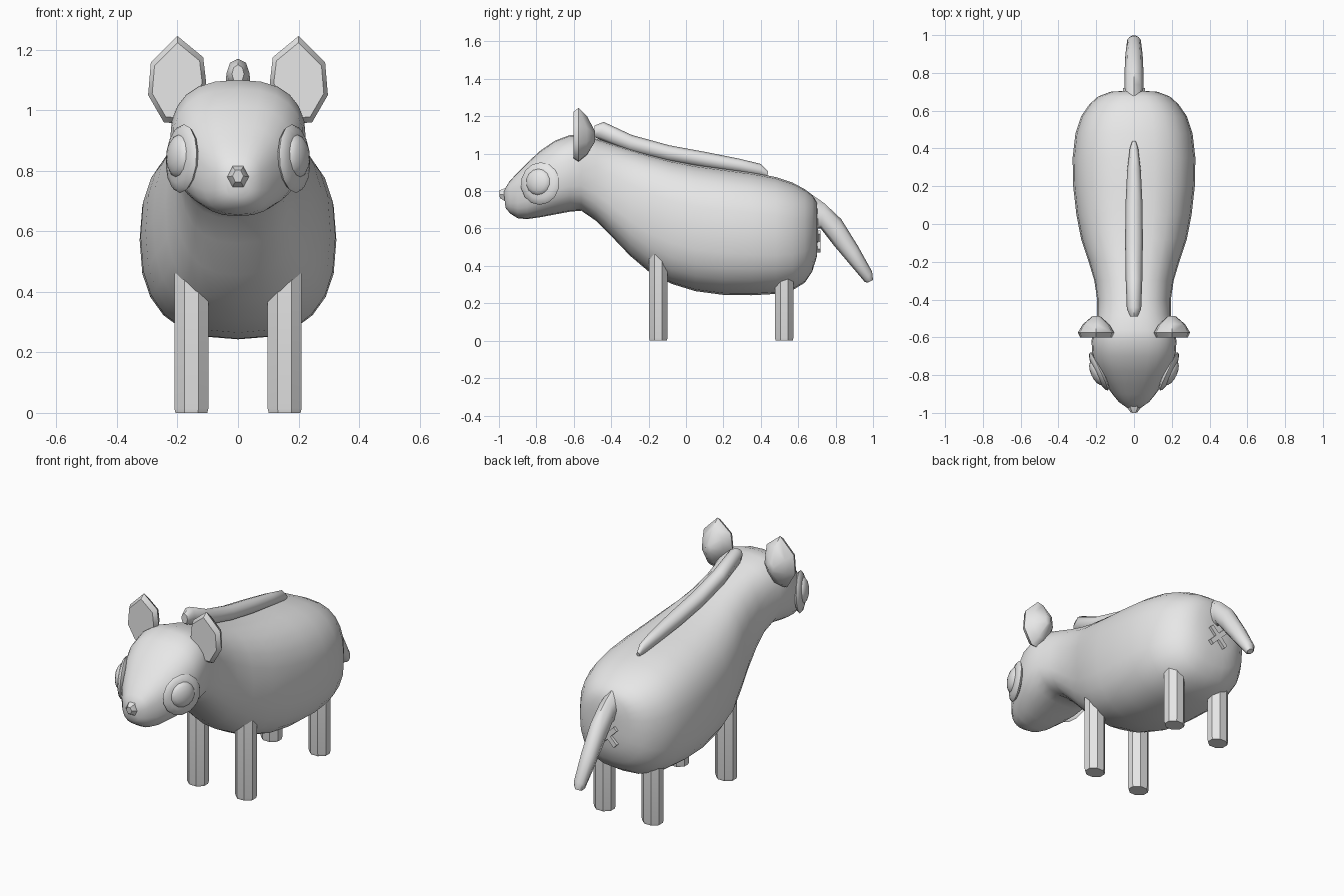
import bpy, bmesh, math
from mathutils import Vector, Matrix

cube = bpy.data.objects.get("Cube")
if cube:
    bpy.data.objects.remove(cube, do_unlink=True)

grey = bpy.data.materials.new("plain_grey")
grey.use_nodes = True
grey.diffuse_color = (0.8, 0.8, 0.8, 1)
grey.node_tree.nodes["Principled BSDF"].inputs["Base Color"].default_value = (0.8, 0.8, 0.8, 1)


def finish(name, bm, angle=45):
    bmesh.ops.recalc_face_normals(bm, faces=bm.faces)
    me = bpy.data.meshes.new(name)
    bm.to_mesh(me)
    bm.free()
    me.materials.append(grey)
    ob = bpy.data.objects.new(name, me)
    bpy.context.collection.objects.link(ob)
    bpy.ops.object.select_all(action='DESELECT')
    ob.select_set(True)
    bpy.context.view_layer.objects.active = ob
    bpy.ops.object.shade_smooth_by_angle(angle=math.radians(angle))
    return ob


def skin(bm, rings):
    """Bridge equal rings of points and cap both ends."""
    rows = [[bm.verts.new(p) for p in r] for r in rings]
    n = len(rows[0])
    for a, b in zip(rows, rows[1:]):
        for i in range(n):
            bm.faces.new((a[i], a[(i + 1) % n], b[(i + 1) % n], b[i]))
    bm.faces.new(rows[0])
    bm.faces.new(rows[-1])


def loft(name, stations, sides, power=2.0, angle=45):
    """Stations: bottom y, bottom z, top y, top z, half width."""
    bm = bmesh.new()
    rings = []
    for by, bz, ty, tz, hw in stations:
        ring = []
        for i in range(sides):
            t = 2 * math.pi * i / sides
            c, s = (math.copysign(abs(f(t)) ** (2 / power), f(t)) for f in (math.cos, math.sin))
            ring.append((hw * c, (by + ty) / 2 + s * (ty - by) / 2, (bz + tz) / 2 + s * (tz - bz) / 2))
        rings.append(ring)
    skin(bm, rings)
    return finish(name, bm, angle)


# Body and head: y, bottom z, top z, half width
profile = [(-0.90, 0.655, 0.90, 0.115), (-0.85, 0.65, 0.95, 0.15), (-0.78, 0.66, 1.015, 0.19),
           (-0.70, 0.675, 1.07, 0.22), (-0.62, 0.69, 1.10, 0.225), (-0.56, 0.695, 1.10, 0.215),
           (-0.48, 0.64, 1.08, 0.195), (-0.40, 0.56, 1.055, 0.195), (-0.30, 0.455, 1.025, 0.21),
           (-0.20, 0.37, 0.995, 0.24), (-0.08, 0.305, 0.965, 0.28), (0.05, 0.265, 0.94, 0.305),
           (0.20, 0.245, 0.92, 0.322), (0.35, 0.243, 0.90, 0.325), (0.48, 0.25, 0.875, 0.31)]
body = [(-0.965, 0.71, -0.975, 0.80, 0.04), (-0.94, 0.68, -0.945, 0.85, 0.08)]
body += [(y, b, y, t, w) for y, b, t, w in profile]
body += [(0.57, 0.27, 0.57, 0.845, 0.28), (0.635, 0.31, 0.635, 0.81, 0.235),
         (0.675, 0.37, 0.675, 0.78, 0.19), (0.70, 0.45, 0.70, 0.74, 0.125),
         (0.705, 0.53, 0.705, 0.66, 0.05)]
loft("body", body, 24, 2.5, 60)

# Ridge along the back
loft("back_ridge", [(-0.49, 1.09, -0.49, 1.15, 0.02), (-0.46, 1.075, -0.44, 1.17, 0.038),
                    (-0.30, 1.01, -0.29, 1.10, 0.044), (-0.10, 0.96, -0.09, 1.045, 0.047),
                    (0.10, 0.925, 0.11, 1.008, 0.045), (0.28, 0.90, 0.29, 0.972, 0.036),
                    (0.40, 0.88, 0.40, 0.945, 0.022), (0.435, 0.88, 0.44, 0.905, 0.01)], 8, 2, 50)

# Tail
loft("tail", [(0.68, 0.60, 0.66, 0.79, 0.045), (0.72, 0.60, 0.74, 0.735, 0.05),
              (0.79, 0.51, 0.83, 0.65, 0.05), (0.866, 0.42, 0.92, 0.505, 0.046),
              (0.955, 0.315, 0.995, 0.37, 0.036), (0.97, 0.31, 1.0, 0.325, 0.018)], 8, 2, 50)

# Nose
loft("nose", [(-0.94, 0.72, -0.94, 0.83, 0.03), (-0.97, 0.742, -0.975, 0.818, 0.036),
              (-0.995, 0.76, -1.0, 0.805, 0.018)], 6, 2, 40)

# Cross mark below the tail
bm = bmesh.new()
for a in (45, -45):
    m = Matrix.Translation((0, 0.705, 0.53)) @ Matrix.Rotation(math.radians(a), 4, 'Y')
    bmesh.ops.create_cube(bm, size=1, matrix=m @ Matrix.Diagonal((0.14, 0.03, 0.028, 1)))
finish("cross_mark", bm, 30)

EAR = [(0.2, 1.245), (0.288, 1.157), (0.297, 1.05), (0.245, 0.96), (0.19, 0.955),
       (0.135, 1.02), (0.105, 1.09), (0.115, 1.175)]

for side, sx in (("left", 1), ("right", -1)):
    # Ear: flat front, domed back
    bm = bmesh.new()
    rings = []
    for y, s in ((-0.602, 0.86), (-0.575, 1.0), (-0.53, 0.72), (-0.487, 0.2)):
        rings.append([(sx * (0.2 + (x - 0.2) * s), y, 1.09 + (z - 1.09) * s) for x, z in EAR])
    skin(bm, rings)
    finish(side + "_ear", bm, 50)

    # Eye: wide disc with a raised lens, turned forward along the cheek
    out = Vector((sx * 0.90, -0.42, 0.06)).normalized()
    turn = out.to_track_quat('Z', 'Y').to_matrix().to_4x4()
    for part, pos, radius, depth in (("eye_disc", (0.185, -0.78, 0.84), 0.114, 0.026),
                                     ("eye_lens", (0.192, -0.787, 0.848), 0.074, 0.036)):
        bm = bmesh.new()
        m = Matrix.Translation((sx * pos[0], pos[1], pos[2])) @ turn @ Matrix.Diagonal((radius, radius, depth, 1))
        bmesh.ops.create_uvsphere(bm, u_segments=14, v_segments=8, radius=1, matrix=m)
        finish(side + "_" + part, bm, 60)

    # Legs: octagonal posts with a softened foot edge
    for end, y, top in (("front", -0.148, 0.46), ("rear", 0.525, 0.42)):
        bm = bmesh.new()
        rings = []
        for z, s in ((0, 0.93), (0.015, 1), (top, 1)):
            rings.append([(sx * 0.154 + 0.061 * s * math.cos(a), y + 0.053 * s * math.sin(a), z)
                          for a in (math.pi / 8 + i * math.pi / 4 for i in range(8))])
        skin(bm, rings)
        finish(f"{end}_{side}_leg", bm, 35)
